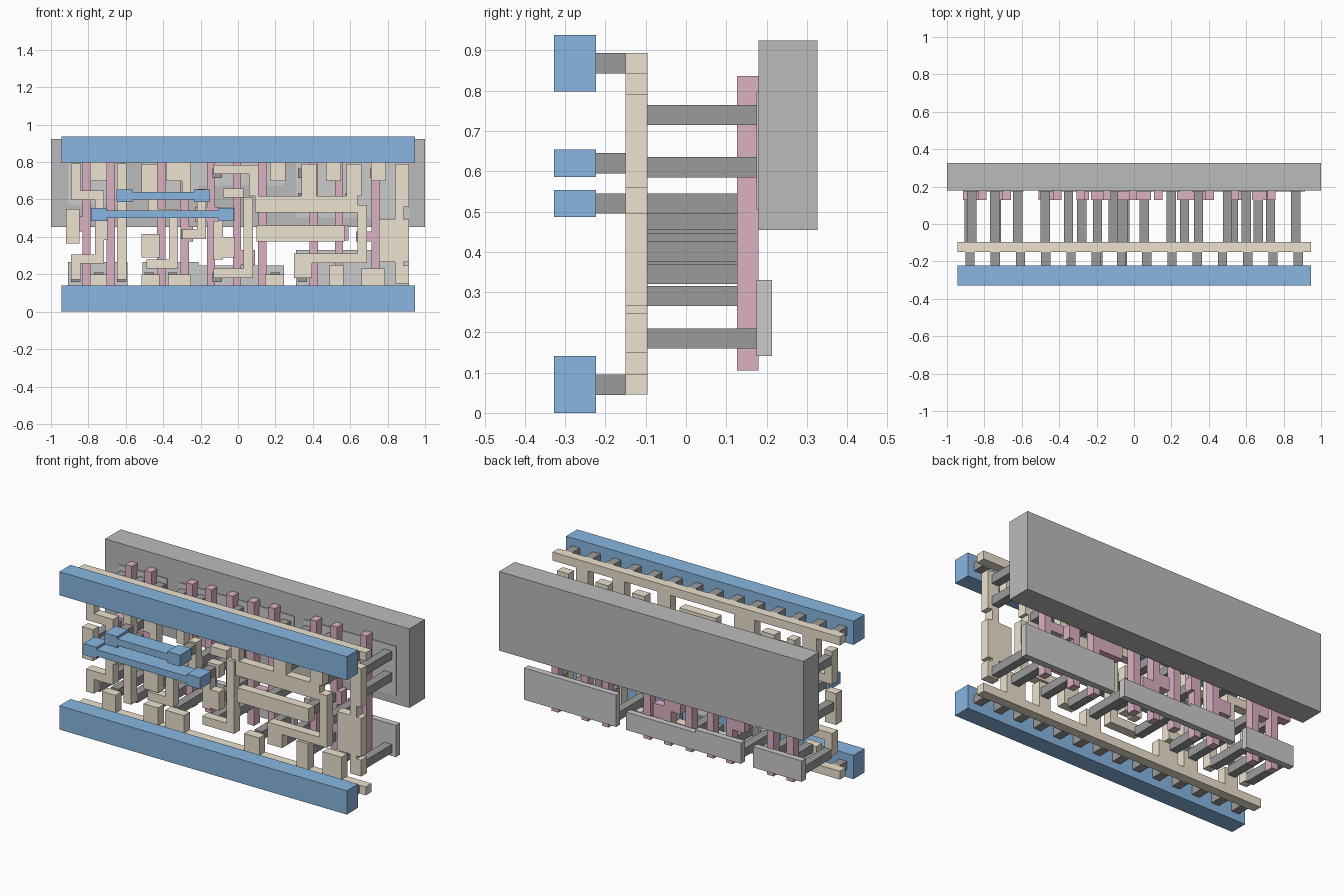
import bpy, bmesh
from mathutils import Matrix, Vector


def material(name, rgb):
    m = bpy.data.materials.new(name)
    m.diffuse_color = (*rgb, 1)
    return m


BLUE = material("blue", (0.25, 0.47, 0.75))
TAN = material("tan", (0.84, 0.76, 0.62))
PINK = material("pink", (0.72, 0.44, 0.54))
DARK = material("dark_grey", (0.33, 0.33, 0.33))
MID = material("mid_grey", (0.5, 0.5, 0.5))
LIGHT = material("light_grey", (0.64, 0.64, 0.64))


def layer(name, rects, y0, y1, mat):
    """One object of flat blocks; each rect is (x0, x1, z0, z1)."""
    bm = bmesh.new()
    for x0, x1, z0, z1 in rects:
        m = Matrix.Translation(Vector(((x0 + x1) / 2, (y0 + y1) / 2, (z0 + z1) / 2)))
        m = m @ Matrix.Diagonal((x1 - x0, y1 - y0, z1 - z0, 1))
        bmesh.ops.create_cube(bm, size=1, matrix=m)
    me = bpy.data.meshes.new(name)
    bm.to_mesh(me)
    bm.free()
    me.materials.append(mat)
    ob = bpy.data.objects.new(name, me)
    bpy.context.collection.objects.link(ob)


def squares(points, s=0.05):
    return [(x - s / 2, x + s / 2, z - s / 2, z + s / 2) for x, z in points]


W = 0.945
MET = (-0.328, -0.223)
VIA = (-0.223, -0.15)
LOC = (-0.15, -0.095)

# Front rails and the two dumbbell straps
layer("lower_rail", [(-W, W, 0, 0.141)], *MET, BLUE)
layer("upper_rail", [(-W, W, 0.798, 0.938)], *MET, BLUE)
straps = ((-0.607, -0.193, 0.62), (-0.743, -0.063, 0.52))
for name, (xa, xb, z) in zip(("upper_strap", "lower_strap"), straps):
    pads = [(x - 0.042, x + 0.042, z - 0.034, z + 0.034) for x in (xa, xb)]
    layer(name, pads + [(xa + 0.042, xb - 0.042, z - 0.02, z + 0.02)], *MET, BLUE)

# Short pegs behind rails and straps
pegs = [(-0.877 + 0.135 * i, z) for i in range(14) for z in (0.07, 0.868)]
pegs += [(x, z) for xa, xb, z in straps for x in (xa, xb)]
layer("short_pegs", squares(pegs), *VIA, DARK)

# Tan rails with their tabs
layer("lower_tan_rail", [(-W, W, 0.046, 0.096)] + [
    (a, b, 0.096, t) for a, b, t in (
        (-0.79, -0.70, 0.20), (-0.515, -0.42, 0.20), (-0.375, -0.25, 0.20),
        (0.145, 0.245, 0.20), (0.49, 0.565, 0.25), (0.66, 0.785, 0.23))],
    *LOC, TAN)
layer("upper_tan_rail", [(-W, W, 0.843, 0.893)] + [
    (a, b, t, 0.843) for a, b, t in (
        (-0.79, -0.70, 0.70), (-0.385, -0.30, 0.70), (-0.30, -0.25, 0.62),
        (0.17, 0.255, 0.70), (0.47, 0.55, 0.70), (0.71, 0.79, 0.70))],
    *LOC, TAN)

# Tan traces, one group per connected run
layer("left_input_trace", [(-0.92, -0.847, 0.364, 0.55)], *LOC, TAN)
layer("left_loop_trace", [
    (-0.893, -0.843, 0.172, 0.257), (-0.893, -0.716, 0.257, 0.306),
    (-0.765, -0.716, 0.306, 0.384), (-0.765, -0.698, 0.384, 0.55),
    (-0.765, -0.716, 0.55, 0.597), (-0.893, -0.716, 0.597, 0.647),
    (-0.893, -0.843, 0.647, 0.793)], *LOC, TAN)
layer("left_column_trace", [(-0.647, -0.597, 0.172, 0.793)], *LOC, TAN)
layer("second_input_trace", [(-0.515, -0.42, 0.29, 0.415)], *LOC, TAN)
layer("second_loop_trace", [
    (-0.515, -0.43, 0.63, 0.79), (-0.48, -0.43, 0.55, 0.63),
    (-0.48, -0.32, 0.50, 0.55), (-0.37, -0.32, 0.28, 0.50),
    (-0.49, -0.32, 0.23, 0.28)], *LOC, TAN)
layer("middle_column_trace", [
    (-0.22, -0.17, 0.44, 0.655), (-0.30, -0.17, 0.39, 0.44)], *LOC, TAN)
layer("middle_pad_trace", [
    (-0.10, -0.02, 0.485, 0.56), (-0.13, -0.08, 0.28, 0.485),
    (-0.08, -0.02, 0.29, 0.40)], *LOC, TAN)
layer("middle_hook_trace", [
    (-0.13, 0.08, 0.18, 0.23), (0.03, 0.08, 0.23, 0.61),
    (-0.08, 0.03, 0.61, 0.66)], *LOC, TAN)
layer("right_loop_trace", [
    (-0.13, 0.11, 0.735, 0.785), (0.06, 0.11, 0.62, 0.735),
    (0.09, 0.64, 0.53, 0.62), (0.64, 0.69, 0.31, 0.57),
    (0.30, 0.69, 0.26, 0.31), (0.30, 0.395, 0.18, 0.26),
    (0.34, 0.42, 0.62, 0.79), (0.58, 0.66, 0.62, 0.79)], *LOC, TAN)
layer("right_input_trace", [(0.10, 0.57, 0.375, 0.46)], *LOC, TAN)
layer("output_trace", [
    (0.84, 0.915, 0.15, 0.247), (0.84, 0.885, 0.247, 0.265),
    (0.755, 0.915, 0.265, 0.495), (0.84, 0.885, 0.495, 0.56),
    (0.84, 0.915, 0.56, 0.79)], *LOC, TAN)

# Long pegs reaching the grey slabs, and slightly shorter ones reaching the bars
cols = (-0.868, -0.744, -0.622, -0.475, -0.35, -0.11, 0.2, 0.345, 0.50, 0.73, 0.865)
slab_pegs = [(x, 0.74) for x in cols]
slab_pegs += [(x, 0.185) for x in cols if x != 0.50] + [(0.53, 0.185)]
slab_pegs += [(x, 0.61) for x in (-0.622, 0.345, 0.60, 0.865)]
layer("long_pegs", squares(slab_pegs), -0.095, 0.176, DARK)
bar_pegs = [(-0.88, 0.47), (-0.735, 0.43), (-0.475, 0.35), (-0.28, 0.415),
            (-0.195, 0.52), (-0.06, 0.52), (-0.05, 0.345), (0.055, 0.29),
            (0.27, 0.42), (0.53, 0.42), (0.665, 0.40)]
layer("bar_pegs", squares(bar_pegs), -0.095, 0.128, DARK)

# Pink upright bars with side pads
xs = (-0.81, -0.68, -0.41, -0.285, -0.145, -0.005, 0.13, 0.405, 0.54, 0.735)
pads = [(-0.915, -0.832, 0.43, 0.51), (-0.765, -0.702, 0.39, 0.47),
        (-0.51, -0.432, 0.31, 0.39), (-0.307, -0.24, 0.375, 0.455),
        (-0.23, -0.167, 0.48, 0.56), (-0.123, -0.027, 0.485, 0.56),
        (-0.09, -0.027, 0.31, 0.39), (0.017, 0.09, 0.25, 0.33),
        (0.23, 0.383, 0.38, 0.46), (0.562, 0.59, 0.38, 0.46),
        (0.63, 0.713, 0.375, 0.43)]
layer("pink_bars", [(x - 0.022, x + 0.022, 0.105, 0.837) for x in xs] + pads,
      0.127, 0.18, PINK)

# Thin grey slabs, low row and high row
layer("low_slabs", [(-0.91, -0.59, 0.141, 0.265), (-0.51, -0.21, 0.141, 0.265),
                    (-0.21, 0.245, 0.141, 0.247), (0.31, 0.915, 0.141, 0.33)],
      0.175, 0.213, LIGHT)
layer("high_slabs", [(-0.91, -0.59, 0.57, 0.798), (-0.51, -0.21, 0.61, 0.798),
                     (-0.21, 0.245, 0.675, 0.798), (0.31, 0.915, 0.505, 0.798)],
      0.175, 0.213, LIGHT)

# Thick back block
layer("back_block", [(-1, 1, 0.454, 0.924)], 0.18, 0.327, MID)
